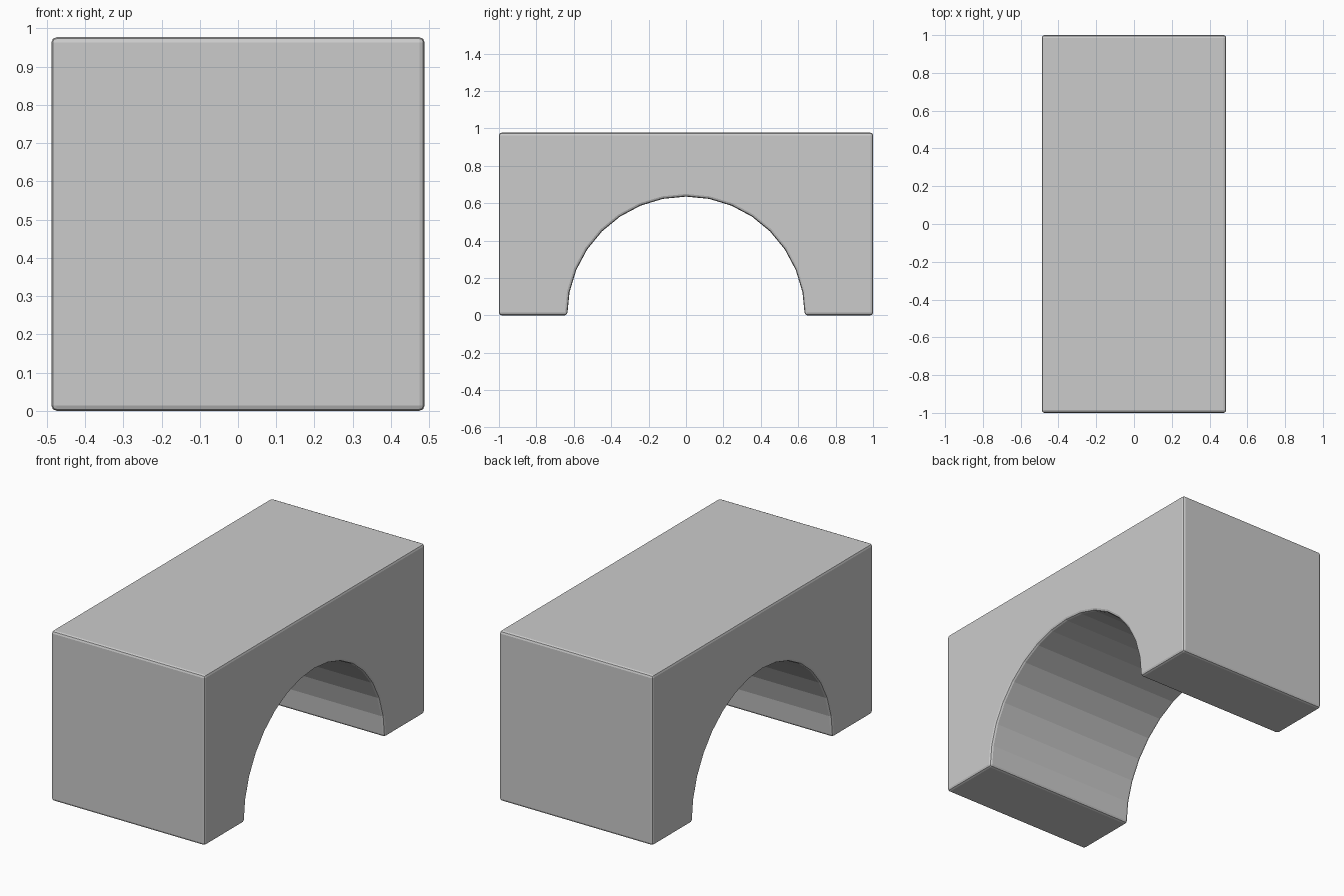
import bpy, bmesh, math

if "Cube" in bpy.data.objects:
    bpy.data.objects.remove(bpy.data.objects["Cube"])

HALF_X, HALF_Y, HEIGHT = 0.488, 1.0, 0.977
RADIUS, STEPS = 0.635, 16

# Side profile: block outline with a semicircular opening
profile = [(-HALF_Y, 0), (-HALF_Y, HEIGHT), (HALF_Y, HEIGHT), (HALF_Y, 0)]
for i in range(STEPS + 1):
    a = math.pi * i / STEPS
    profile.append((RADIUS * math.cos(a), RADIUS * math.sin(a)))

# Extrude the profile across the width
bm = bmesh.new()
face = bm.faces.new([bm.verts.new((-HALF_X, y, z)) for y, z in profile])
ext = bmesh.ops.extrude_face_region(bm, geom=[face])
moved = [v for v in ext["geom"] if isinstance(v, bmesh.types.BMVert)]
bmesh.ops.translate(bm, verts=moved, vec=(2 * HALF_X, 0, 0))
bmesh.ops.recalc_face_normals(bm, faces=bm.faces)

mesh = bpy.data.meshes.new("arch_block")
bm.to_mesh(mesh)
bm.free()
block = bpy.data.objects.new("arch_block", mesh)
bpy.context.collection.objects.link(block)

# Small rounded edges
bevel = block.modifiers.new("rounded_edges", 'BEVEL')
bevel.width = 0.014
bevel.segments = 2
bevel.limit_method = 'ANGLE'
bevel.angle_limit = math.radians(30)
